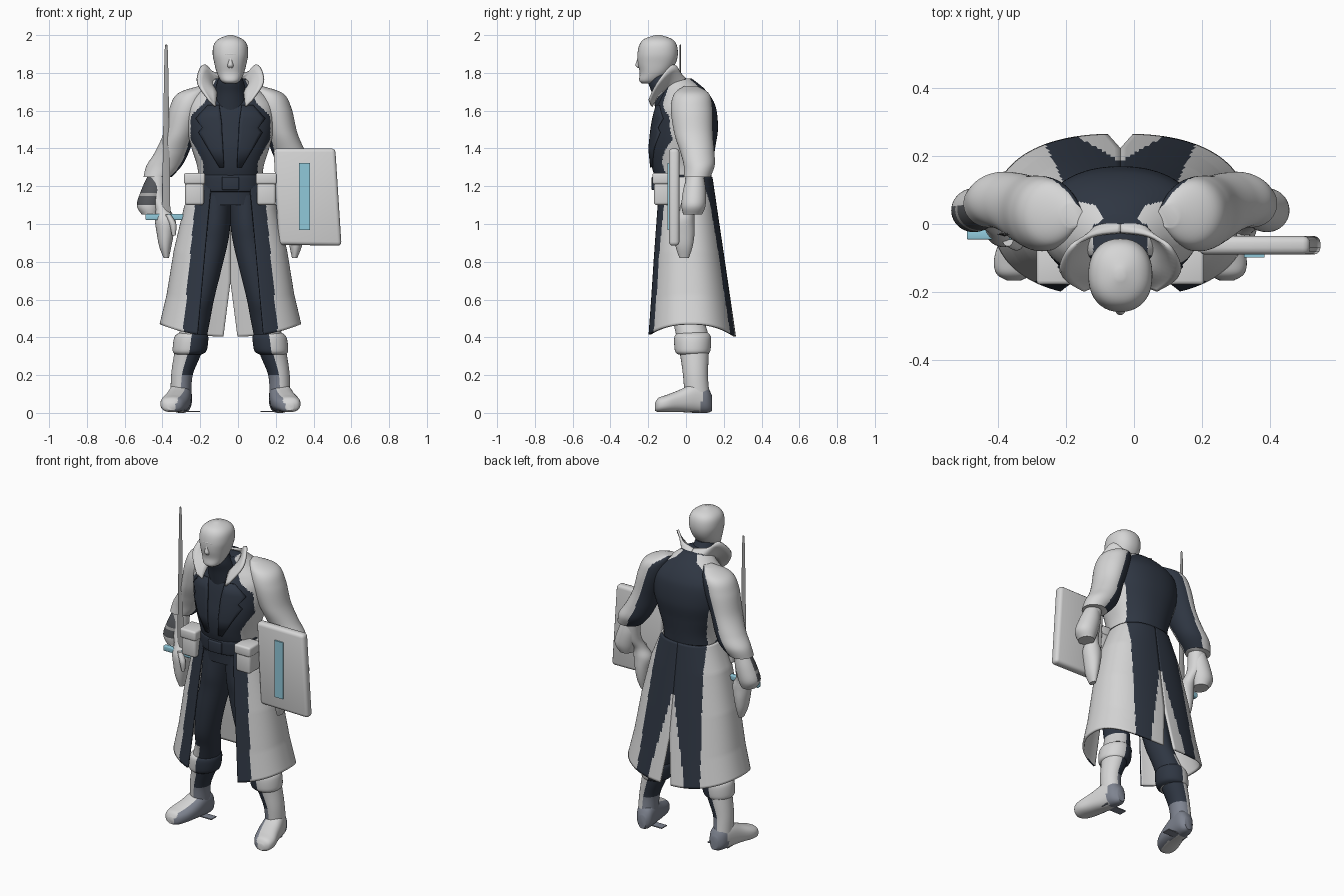
import bpy, bmesh, math
from mathutils import Vector
from mathutils.bvhtree import BVHTree

if "Cube" in bpy.data.objects:
    bpy.data.objects.remove(bpy.data.objects["Cube"])
CX = -0.04  # body midline


def material(name, rgb):
    m = bpy.data.materials.new(name)
    m.use_nodes = True
    m.diffuse_color = (*rgb, 1)
    bsdf = m.node_tree.nodes["Principled BSDF"]
    bsdf.inputs["Base Color"].default_value = (*rgb, 1)
    bsdf.inputs["Roughness"].default_value = 0.7
    return m


LIGHT = material("pale grey", (0.67, 0.67, 0.67))
DARK = material("dark navy", (0.028, 0.037, 0.055))
SLATE = material("slate grey", (0.21, 0.23, 0.28))
BLUE = material("light blue", (0.28, 0.58, 0.7))
STEEL = material("steel grey", (0.38, 0.38, 0.38))
CHARCOAL = material("charcoal", (0.09, 0.095, 0.105))


def finish(name, bm, mats, rule=None, side=1, angle=50):
    """Turn a bmesh into an object, colouring faces by rule(lx, y, z, normal)."""
    bm.normal_update()
    for f in bm.faces:
        f.smooth = True
        if rule:
            c, n = f.calc_center_median(), f.normal.copy()
            n.x *= side
            f.material_index = int(rule((c.x - CX) * side, c.y, c.z, n))
    me = bpy.data.meshes.new(name)
    bm.to_mesh(me)
    bm.free()
    for m in mats:
        me.materials.append(m)
    me.set_sharp_from_angle(angle=math.radians(angle))
    ob = bpy.data.objects.new(name, me)
    bpy.context.collection.objects.link(ob)
    return ob


def spline(pts, sub):
    """Smooth curve through tuples of any length."""
    out = []
    for i in range(len(pts) - 1):
        quad = [pts[max(i - 1, 0)], pts[i], pts[i + 1], pts[min(i + 2, len(pts) - 1)]]
        for k in range(sub):
            t = k / sub
            out.append([0.5 * (2 * b + (c - a) * t + (2 * a - 5 * b + 4 * c - d) * t * t
                               + (3 * b - a - 3 * c + d) * t ** 3) for a, b, c, d in zip(*quad)])
    return out + [list(pts[-1])]


def power(v, n):
    return math.copysign(abs(v) ** (2 / n), v)


def loft(name, stations, mats, rule=None, side=1, along="z", seg=40, sub=5, n=2.0):
    """Tube through stations (lx, y, z, half width, half depth)."""
    bm = bmesh.new()
    rings = []
    for x, y, z, r, q in spline(stations, sub):
        ring = []
        for k in range(seg):
            a = math.tau * k / seg
            u, w = r * power(math.cos(a), n), q * power(math.sin(a), n)
            p = (x + u, y + w, z) if along == "z" else (x + u, y, z + w)
            ring.append(bm.verts.new((CX + side * p[0], p[1], p[2])))
        rings.append(ring)
    for a, b in zip(rings, rings[1:]):
        for k in range(seg):
            bm.faces.new((a[k], a[(k + 1) % seg], b[(k + 1) % seg], b[k]))
    bm.faces.new(rings[0])
    bm.faces.new(rings[-1])
    bmesh.ops.recalc_face_normals(bm, faces=bm.faces)
    return finish(name, bm, mats, rule, side)


def sheet(name, rows, mats, rule=None, side=1, thick=0.012):
    """Thick cloth sheet through rows of (lx, y, z), facing away from the body axis."""
    bm = bmesh.new()
    grid = [[bm.verts.new((CX + side * x, y, z)) for x, y, z in row] for row in rows]
    for a, b in zip(grid, grid[1:]):
        for k in range(len(a) - 1):
            bm.faces.new((a[k], a[k + 1], b[k + 1], b[k]))
    bm.normal_update()
    axis = Vector((CX, 0, 0))
    out = sum(f.normal.xy.dot((f.calc_center_median() - axis).xy) for f in bm.faces)
    if out < 0:
        bmesh.ops.reverse_faces(bm, faces=bm.faces)
    ob = finish(name, bm, mats, rule, side)
    mod = ob.modifiers.new("thickness", "SOLIDIFY")
    mod.thickness, mod.offset, mod.material_offset = thick, -1, len(mats) - 1
    return ob


def prism(name, outline, y0, y1, mat, bevel=0.0):
    """Outline in (x, z) pushed from y0 to y1."""
    bm = bmesh.new()
    face = bm.faces.new([bm.verts.new((x, y0, z)) for x, z in outline])
    new = bmesh.ops.extrude_face_region(bm, geom=[face])["geom"]
    bmesh.ops.translate(bm, vec=(0, y1 - y0, 0), verts=[v for v in new if isinstance(v, bmesh.types.BMVert)])
    bmesh.ops.recalc_face_normals(bm, faces=bm.faces)
    if bevel:
        bmesh.ops.bevel(bm, geom=bm.edges[:], offset=bevel, segments=3, profile=0.5, affect="EDGES")
    return finish(name, bm, [mat])


def box(name, x, z, w, h, y0, y1, mat, bevel=0.0):
    return prism(name, [(x - w, z - h), (x + w, z - h), (x + w, z + h), (x - w, z + h)], y0, y1, mat, bevel)


def ramp(z, keys):
    for (z0, v0), (z1, v1) in zip(keys, keys[1:]):
        if z <= z1:
            return v0 + (v1 - v0) * max(0, (z - z0) / (z1 - z0))
    return keys[-1][1]


# Head and neck
loft("head", [(0, -.2, 1.745, .032, .035), (0, -.192, 1.76, .052, .056), (0, -.167, 1.8, .072, .078),
              (0, -.155, 1.85, .085, .1), (0, -.15, 1.9, .094, .107), (0, -.148, 1.95, .088, .098),
              (0, -.148, 1.98, .062, .072), (0, -.148, 2, .012, .015)], [LIGHT], n=2.25)
loft("nose", [(0, -.243, 1.825, .012, .012), (0, -.25, 1.84, .016, .017), (0, -.246, 1.865, .011, .015),
              (0, -.24, 1.9, .01, .012)], [LIGHT], seg=20)
loft("brow", [(0, -.222, 1.885, .045, .02), (0, -.228, 1.9, .058, .03), (0, -.22, 1.915, .045, .025)], [LIGHT])
loft("neck", [(0, -.06, 1.6, .1, .1), (0, -.085, 1.69, .085, .095), (0, -.125, 1.75, .07, .075),
              (0, -.14, 1.8, .055, .06)], [DARK])

# Coat body
BACK = [(1.15, .16), (1.3, .15), (1.45, .18), (1.6, .225), (1.67, .19), (1.74, .07), (1.77, .05)]
FRONT = [(1.15, .14), (1.33, .145), (1.45, .21), (1.57, .21), (1.64, .14), (1.76, .08)]


def body_colour(x, y, z, n):
    return abs(x) < ramp(z, BACK if y > 0 else FRONT)


torso = loft("coat_body", [(0, -.01, 1.1, .165, .13), (0, -.01, 1.2, .168, .14), (0, -.02, 1.3, .175, .16),
                           (0, -.018, 1.4, .205, .172), (0, -.005, 1.5, .23, .174), (0, 0, 1.6, .235, .162),
                           (0, 0, 1.66, .21, .14), (0, -.015, 1.72, .14, .108), (0, -.05, 1.77, .08, .08)],
             [LIGHT, DARK], body_colour, seg=160, sub=10, n=2.2)
tree = BVHTree.FromPolygons([v.co for v in torso.data.vertices], [p.vertices for p in torso.data.polygons])

# Belt, sunk into the coat at the back
loft("belt", [(0, -.027, 1.17, .168, .13), (0, -.027, 1.18, .174, .138), (0, -.032, 1.25, .174, .138),
              (0, -.032, 1.26, .168, .13)], [DARK], seg=80, n=2.2)
box("belt_buckle", CX, 1.215, .045, .035, -.182, -.16, DARK, .006)


def edge(v):
    return .1 + .075 * v


def skirt_rows():
    rows = []
    for j in range(61):
        v = j / 60
        rx = ramp(v, [(0, .18), (.2, .245), (.5, .3), (.8, .338), (1, .375)])
        front, back = -.15 - .065 * v, .14 + .125 * v
        start = math.asin((edge(v) / rx) ** 1.2)
        slit = max(0, v - .66) * .11
        stop = math.pi - math.asin((slit / rx) ** 1.2)
        row = []
        for k in range(91):
            a = start + (stop - start) * k / 90
            hem = .47 - .065 * math.cos(a) ** 2
            row.append((rx * power(math.sin(a), 2.4),
                        (front + back) / 2 - (back - front) / 2 * power(math.cos(a), 2.4),
                        1.25 + v * (hem - 1.25)))
        rows.append(row)
    return rows


def skirt_colour(x, y, z, n):
    v = (1.25 - z) / .82
    if y < -.02:
        dark = x < edge(v) + .075
    else:
        dark = max(0, .97 - z) * .23 < x < .16 + .06 * v
    return 0 if dark else 1


SLEEVE = [(.14, .025, 1.73, .03, .035), (.2, .03, 1.69, .08, .092), (.23, .03, 1.61, .094, .11),
          (.27, .04, 1.48, .085, .102), (.31, .06, 1.38, .09, .09), (.35, .07, 1.31, .094, .082),
          (.385, .06, 1.25, .075, .07)]
HAND = [(.385, .05, 1.28, .05, .05), (.385, .035, 1.15, .045, .05), (.36, .005, 1.08, .038, .042),
        (.345, -.01, 1.02, .055, .055), (.345, -.01, .95, .045, .055), (.345, -.01, .88, .032, .045),
        (.34, -.01, .82, .014, .025)]
CUFF = [(.395, .05, 1.25, .045, .045), (.41, .045, 1.18, .062, .06), (.43, .04, 1.1, .066, .064),
        (.425, .035, 1.05, .045, .05)]
LEG = [(.075, -.005, 1.15, .085, .125), (.085, -.015, 1.0, .085, .118), (.1, -.02, .9, .086, .105),
       (.13, -.03, .75, .08, .09), (.157, -.02, .6, .07, .085), (.175, .01, .5, .069, .083),
       (.203, .035, .4, .076, .085), (.23, .045, .3, .07, .075), (.257, .05, .2, .057, .066),
       (.262, .058, .1, .055, .066)]
FOOT = [(.25, .138, .05, .025, .04), (.255, .11, .07, .05, .07), (.265, .05, .08, .06, .08),
        (.28, -.03, .064, .068, .06), (.3, -.1, .05, .07, .046), (.31, -.145, .042, .054, .038),
        (.312, -.165, .032, .022, .02)]
COLLAR_LOW = [(0, .04, 1.74), (.06, .015, 1.74), (.085, -.055, 1.715), (.075, -.13, 1.69), (.085, -.178, 1.62)]
COLLAR_TOP = [(0, -.02, 1.785), (.085, -.03, 1.805), (.15, -.065, 1.84), (.178, -.14, 1.75),
              (.115, -.195, 1.65)]


def sleeve_colour(x, y, z, n):
    return -n.x + .4 * n.y > .52 or (y > .02 and body_colour(x, y, z, n))


def leg_colour(x, y, z, n):
    if z > .5:
        return 1
    return 0 if n.x > 0 else (1 if z > .2 else 2)


for side, word in ((1, "left"), (-1, "right")):
    # Coat skirt, collar and lapel
    sheet(word + "_coat_skirt", skirt_rows(), [DARK, LIGHT], skirt_colour, side)
    low, top = spline(COLLAR_LOW, 6), spline(COLLAR_TOP, 6)
    sheet(word + "_collar", [[[a + (b - a) * k / 4 for a, b in zip(p, q)] for k in range(5)]
                             for p, q in zip(low, top)], [LIGHT], None, side)
    rows = []
    for z, inner, outer in ((1.63, .06, .12), (1.56, .05, .185), (1.51, .045, .15), (1.485, .045, .17),
                            (1.4, .04, .12), (1.3, .035, .06)):
        row = []
        for k in range(8):
            x = inner + (outer - inner) * k / 7
            hit = tree.ray_cast(Vector((CX + side * x, -1, z)), Vector((0, 1, 0)))[0]
            row.append((x, hit.y - .012, z))
        rows.append(row)
    sheet(word + "_lapel", rows, [DARK], None, side)

    # Arms
    loft(word + "_sleeve", SLEEVE, [LIGHT, DARK], sleeve_colour, side, seg=80, sub=8)
    loft(word + "_hand", HAND, [LIGHT], None, side)
    loft(word + "_thumb", [(.33, -.05, 1.05, .015, .015), (.305, -.06, 1.0, .018, .018),
                           (.3, -.06, .94, .01, .01)], [LIGHT], None, side, seg=16)
    loft(word + "_gauntlet", CUFF, [LIGHT, CHARCOAL, STEEL],
         lambda x, y, z, n, s=side: 0 if s > 0 or z < 1.1 or n.y > .2 else (2 if 1.14 < z < 1.165 else 1),
         side)

    # Legs and boots
    loft(word + "_leg", LEG, [LIGHT, DARK, SLATE], leg_colour, side, seg=48)
    loft(word + "_boot_cuff", [(.222, .035, .31, .07, .078), (.216, .035, .33, .09, .094),
                               (.207, .035, .4, .09, .097), (.2, .035, .425, .07, .08)],
         [LIGHT, DARK, SLATE], leg_colour, side)
    loft(word + "_boot_foot", FOOT, [LIGHT, SLATE],
         lambda x, y, z, n: n.x < -.3 or y > .07 + .2 * z, side, along="y", n=2.4)
    box(word + "_boot_sole", CX + side * .23, .008, .07, .003, .02, .07, SLATE)

    # Belt pouches
    box(word + "_pouch", CX + side * .19, 1.165, .05, .065, -.17, -.06, LIGHT, .015)
    box(word + "_pouch_flap", CX + side * .19, 1.24, .056, .03, -.178, -.055, LIGHT, .012)

# Shield with a blue window
prism("shield", [(.215, .89), (.548, .885), (.515, 1.4), (.188, 1.4)], -.09, -.035, LIGHT, .02)
box("shield_window", .352, 1.145, .03, .178, -.098, -.089, BLUE)
box("shield_grip", .32, 1.03, .02, .06, -.04, .0, LIGHT, .008)

# Sword
loft("sword_blade", [(-.34, -.03, 1.04, .022, .007), (-.34, -.03, 1.5, .016, .006),
                     (-.34, -.03, 1.9, .009, .004), (-.34, -.03, 1.95, .002, .002)], [STEEL], seg=4)
box("sword_guard", -.38, 1.037, .11, .016, -.046, -.018, BLUE, .005)
loft("sword_grip", [(-.34, -.03, .93, .015, .015), (-.34, -.03, 1.03, .015, .015)], [STEEL], seg=16)
